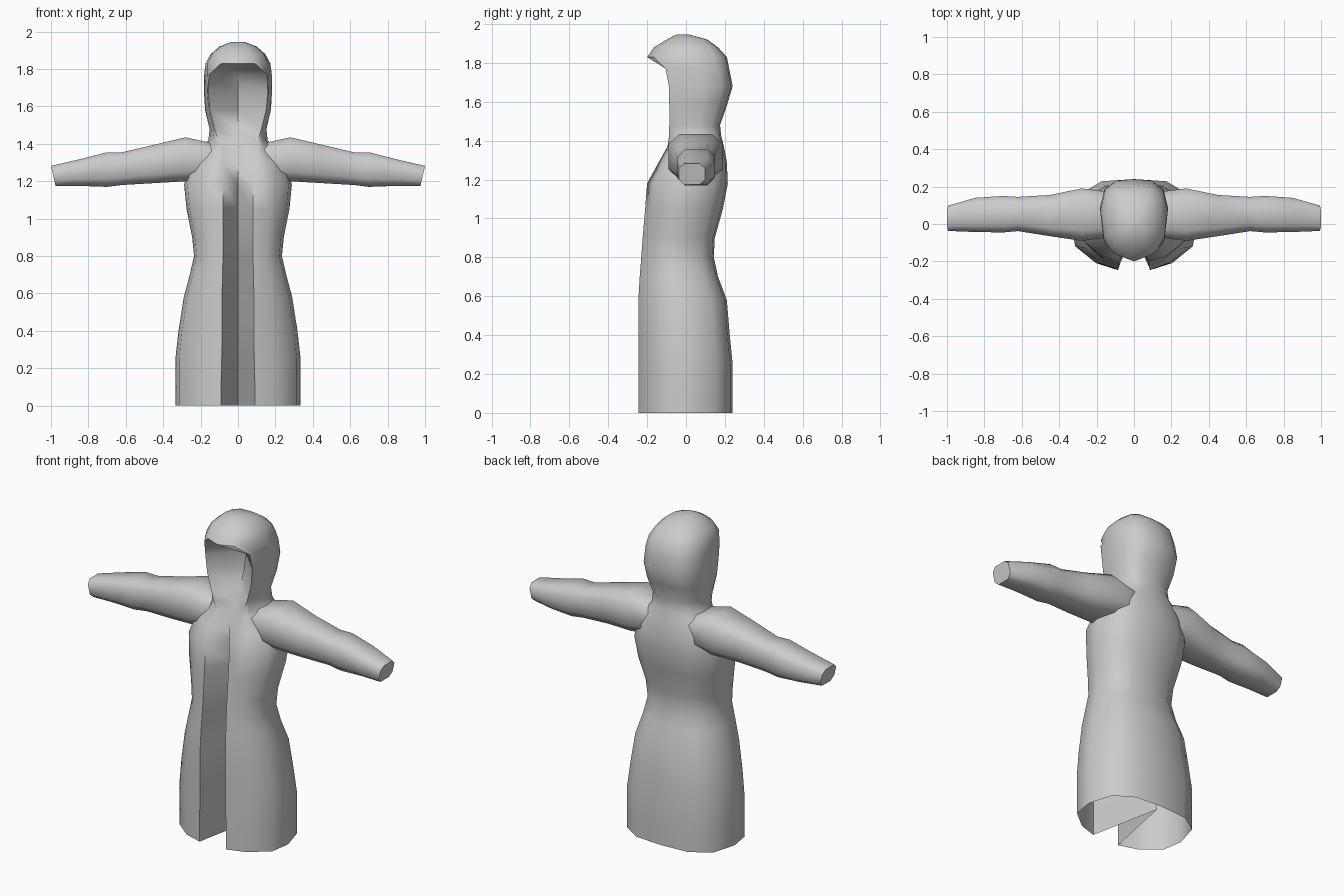
import bpy, math

if "Cube" in bpy.data.objects:
    bpy.data.objects.remove(bpy.data.objects["Cube"], do_unlink=True)

cloth = bpy.data.materials.new("grey_cloth")
cloth.use_nodes = True
cloth.diffuse_color = (0.6, 0.6, 0.6, 1)
cloth.node_tree.nodes["Principled BSDF"].inputs["Base Color"].default_value = (0.6, 0.6, 0.6, 1)


def loft(name, rings, cap_end, angle):
    """Skin a list of closed rings that all have the same number of points."""
    count = len(rings[0])
    verts = [point for ring in rings for point in ring]
    faces = []
    for level in range(len(rings) - 1):
        for i in range(count):
            a, b = level * count + i, level * count + (i + 1) % count
            faces.append((a, b, b + count, a + count))
    if cap_end:
        faces.append(tuple(range(len(verts) - count, len(verts))))
    mesh = bpy.data.meshes.new(name)
    mesh.from_pydata(verts, [], faces)
    mesh.materials.append(cloth)
    obj = bpy.data.objects.new(name, mesh)
    bpy.context.collection.objects.link(obj)
    bpy.ops.object.select_all(action="DESELECT")
    obj.select_set(True)
    bpy.context.view_layer.objects.active = obj
    bpy.ops.object.mode_set(mode="EDIT")
    bpy.ops.mesh.select_all(action="SELECT")
    bpy.ops.mesh.normals_make_consistent(inside=False)
    bpy.ops.object.mode_set(mode="OBJECT")
    bpy.ops.object.shade_smooth_by_angle(angle=math.radians(angle))
    return obj


def garment_ring(z, width, back, front, edge, fold):
    """Symmetric cross-section whose front edges fold inward to the centre line."""
    middle = (back + front) / 2 + 0.01
    rear, fore = back - middle, front - middle
    half = [
        (width * 0.52, middle + rear * 0.95),
        (width * 0.87, middle + rear * 0.64),
        (width, middle),
        (width * 0.94, middle + fore * 0.5),
        ((edge + width * 0.94) / 2, middle + fore * 0.86),
        (edge, front),
    ]
    outline = [(0, back)] + half + [(0, fold)] + [(-x, y) for x, y in reversed(half)]
    return [(x, y, z) for x, y in outline]


# Coat and hood: height, half width, back, front, front edge x, centre fold depth
garment_levels = [
    (0.00, 0.335, 0.24, -0.245, 0.09, 0.20),
    (0.12, 0.335, 0.24, -0.245, 0.09, 0.18),
    (0.25, 0.335, 0.24, -0.245, 0.087, 0.12),
    (0.40, 0.318, 0.225, -0.245, 0.085, 0.06),
    (0.58, 0.29, 0.21, -0.245, 0.085, 0.06),
    (0.70, 0.258, 0.165, -0.238, 0.083, 0.05),
    (0.80, 0.235, 0.143, -0.23, 0.08, 0.0),
    (0.90, 0.245, 0.148, -0.223, 0.08, -0.05),
    (1.05, 0.275, 0.19, -0.21, 0.08, -0.05),
    (1.18, 0.288, 0.215, -0.20, 0.08, -0.05),
    (1.29, 0.26, 0.21, -0.14, 0.08, -0.09),
    (1.37, 0.20, 0.195, -0.095, 0.08, -0.04),
    (1.42, 0.158, 0.182, -0.088, 0.105, -0.03),
    (1.48, 0.152, 0.175, -0.086, 0.125, 0.02),
    (1.58, 0.176, 0.21, -0.086, 0.15, 0.06),
    (1.68, 0.182, 0.24, -0.088, 0.16, 0.08),
    (1.77, 0.181, 0.222, -0.105, 0.155, 0.02),
    (1.83, 0.173, 0.21, -0.165, 0.09, -0.20),
    (1.88, 0.146, 0.165, -0.14, 0.07, -0.165),
    (1.92, 0.10, 0.11, -0.09, 0.045, -0.10),
    (1.945, 0.035, 0.02, -0.045, 0.015, -0.05),
]
loft("hooded_coat", [garment_ring(*level) for level in garment_levels], True, 75)


def sleeve_ring(x, low, high, front, back, slant):
    """Eight-sided rounded box section across the arm."""
    y, z = (front + back) / 2, (low + high) / 2
    ry, rz = (back - front) / 2, (high - low) / 2
    shape = [(1, 0.55), (0.6, 1), (-0.6, 1), (-1, 0.55)]
    shape += [(-a, -b) for a, b in shape]
    return [(x - slant * (1 - b) / 2, y + a * ry, z + b * rz) for a, b in shape]


# Sleeves: x, bottom, top, front, back, slant of the end
sleeve_levels = [
    (0.12, 1.22, 1.40, -0.07, 0.17, 0),
    (0.28, 1.20, 1.435, -0.09, 0.19, 0),
    (0.45, 1.19, 1.395, -0.065, 0.155, 0),
    (0.62, 1.18, 1.355, -0.038, 0.145, 0),
    (0.70, 1.17, 1.355, -0.045, 0.15, 0),
    (0.85, 1.175, 1.317, -0.043, 0.14, 0.01),
    (1.00, 1.175, 1.282, -0.037, 0.098, 0.025),
]
for side, sign in (("left", 1), ("right", -1)):
    rings = [[(sign * x, y, z) for x, y, z in sleeve_ring(*level)] for level in sleeve_levels]
    loft(side + "_sleeve", rings, True, 60)
